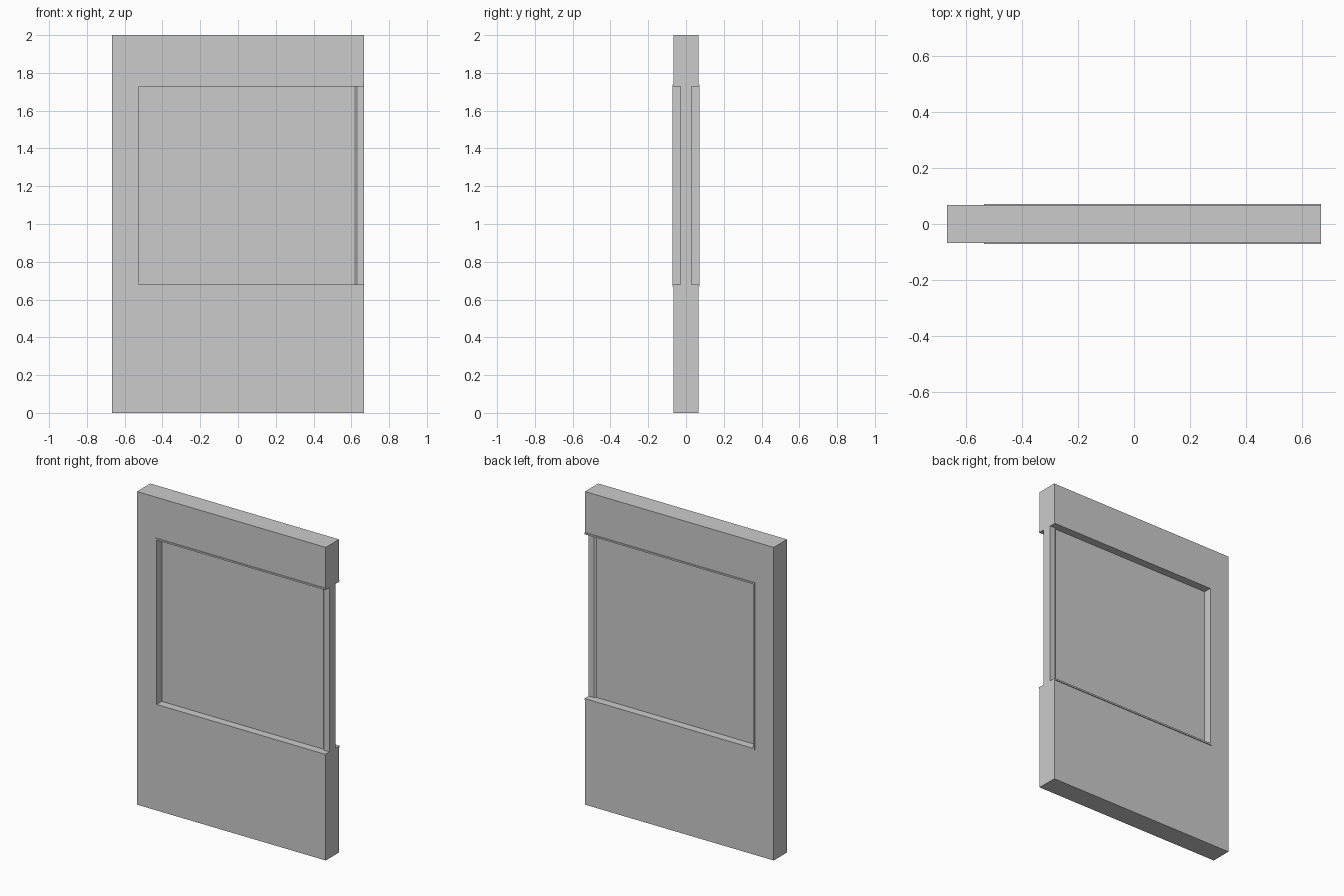
import bpy, bmesh
from mathutils import Vector

if "Cube" in bpy.data.objects:
    bpy.data.objects.remove(bpy.data.objects["Cube"])


def prism(name, points, vec):
    """Extrude a closed planar outline along vec."""
    bm = bmesh.new()
    face = bm.faces.new([bm.verts.new(p) for p in points])
    ext = bmesh.ops.extrude_face_region(bm, geom=[face])
    moved = [g for g in ext["geom"] if isinstance(g, bmesh.types.BMVert)]
    bmesh.ops.translate(bm, verts=moved, vec=Vector(vec))
    bmesh.ops.recalc_face_normals(bm, faces=bm.faces)
    mesh = bpy.data.meshes.new(name)
    bm.to_mesh(mesh)
    bm.free()
    obj = bpy.data.objects.new(name, mesh)
    bpy.context.collection.objects.link(obj)
    return obj


def slab(name, outline, half_depth):
    """XZ outline made into a slab centred on y = 0."""
    return prism(name, [(x, -half_depth, z) for x, z in outline],
                 (0, 2 * half_depth, 0))


RIGHT = 0.667             # wall edge where the opening runs out
LEFT, LOW, HIGH = -0.527, 0.677, 1.732   # clear opening
TRIM = 0.008              # lining thickness

# Wall panel with an opening that is open at the right edge
slab("wall", [(-RIGHT, 0), (RIGHT, 0), (RIGHT, LOW), (LEFT, LOW),
              (LEFT, HIGH), (RIGHT, HIGH), (RIGHT, 2), (-RIGHT, 2)], 0.067)

# Thin lining around three sides, slightly proud of both wall faces
o, i = TRIM * 0.9, TRIM * 0.4
slab("window_lining", [
    (RIGHT, LOW - o), (LEFT - o, LOW - o), (LEFT - o, HIGH + o), (RIGHT, HIGH + o),
    (RIGHT, HIGH - i), (LEFT + i, HIGH - i), (LEFT + i, LOW + i), (RIGHT, LOW + i)],
    0.072)

# Pane, seated into the wall on its hidden edges
slab("window_pane", [(LEFT - 0.037, 0.64), (RIGHT, 0.64),
                     (RIGHT, 1.769), (LEFT - 0.037, 1.769)], 0.021)

# Post at the open end, with a chamfered edge towards the pane
prism("end_post", [(x, y, LOW) for x, y in [
    (RIGHT, -0.03), (RIGHT, 0.03), (0.63, 0.03),
    (0.617, 0.02), (0.617, -0.02), (0.63, -0.03)]], (0, 0, HIGH - LOW))
